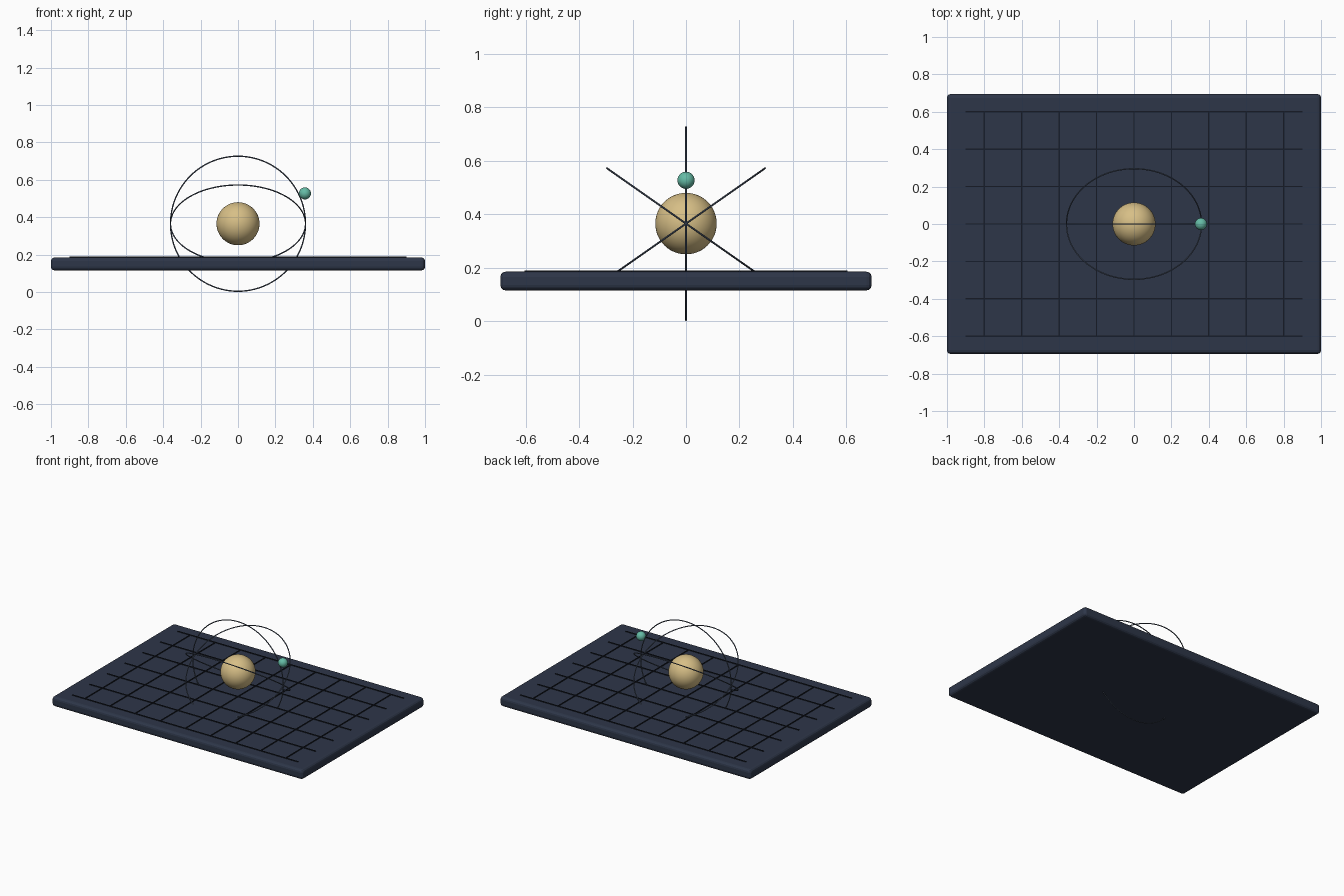
import bpy, math
from mathutils import Vector

if "Cube" in bpy.data.objects:
    bpy.data.objects.remove(bpy.data.objects["Cube"])


def material(name, rgb):
    m = bpy.data.materials.new(name)
    m.diffuse_color = (*rgb, 1)
    m.use_nodes = True
    m.node_tree.nodes["Principled BSDF"].inputs["Base Color"].default_value = m.diffuse_color
    return m


NAVY = material("navy slab", (0.027, 0.037, 0.066))
INK = material("dark grid", (0.008, 0.010, 0.018))
GOLD = material("gold", (0.68, 0.52, 0.24))
TEAL = material("teal", (0.13, 0.50, 0.38))
STEEL = material("steel grey", (0.075, 0.10, 0.15))

CENTRE = Vector((0, 0, 0.365))
TOP = 0.185


def finish(name, mat, smooth=True):
    ob = bpy.context.object
    ob.name = name
    ob.data.materials.append(mat)
    if smooth:
        bpy.ops.object.shade_smooth_by_angle(angle=math.radians(35))
    return ob


def box(name, loc, size, mat):
    bpy.ops.mesh.primitive_cube_add(size=1, location=loc)
    bpy.context.object.scale = size
    bpy.ops.object.transform_apply(location=False, rotation=False, scale=True)
    return finish(name, mat, False)


def ball(name, loc, radius, mat):
    bpy.ops.mesh.primitive_uv_sphere_add(segments=48, ring_count=24,
                                         radius=radius, location=loc)
    return finish(name, mat)


# Base slab with rounded edges
slab = box("base_slab", (0, 0, 0.15), (2, 1.39, 0.07), NAVY)
bevel = slab.modifiers.new("rounded edges", 'BEVEL')
bevel.width = 0.02
bevel.segments = 3

# Thin grid bars lying on the slab
for i in range(-4, 5):
    box("grid_bar_across", (i * 0.2, 0, TOP), (0.007, 1.2, 0.009), INK)
for i in range(-3, 4):
    box("grid_bar_along", (0, i * 0.2, TOP), (1.8, 0.007, 0.009), INK)

# Central sphere and the small orbiting one
ball("core_sphere", CENTRE, 0.115, GOLD)
ball("satellite_sphere", (0.358, 0, 0.527), 0.032, TEAL)

# Orbit rings: one upright, two tilted opposite ways about the x axis
for tilt in (90, 35, -35):
    bpy.ops.mesh.primitive_torus_add(major_segments=96, minor_segments=8,
                                     major_radius=0.361, minor_radius=0.0035,
                                     location=CENTRE,
                                     rotation=(math.radians(tilt), 0, 0))
    finish("orbit_ring", STEEL)
